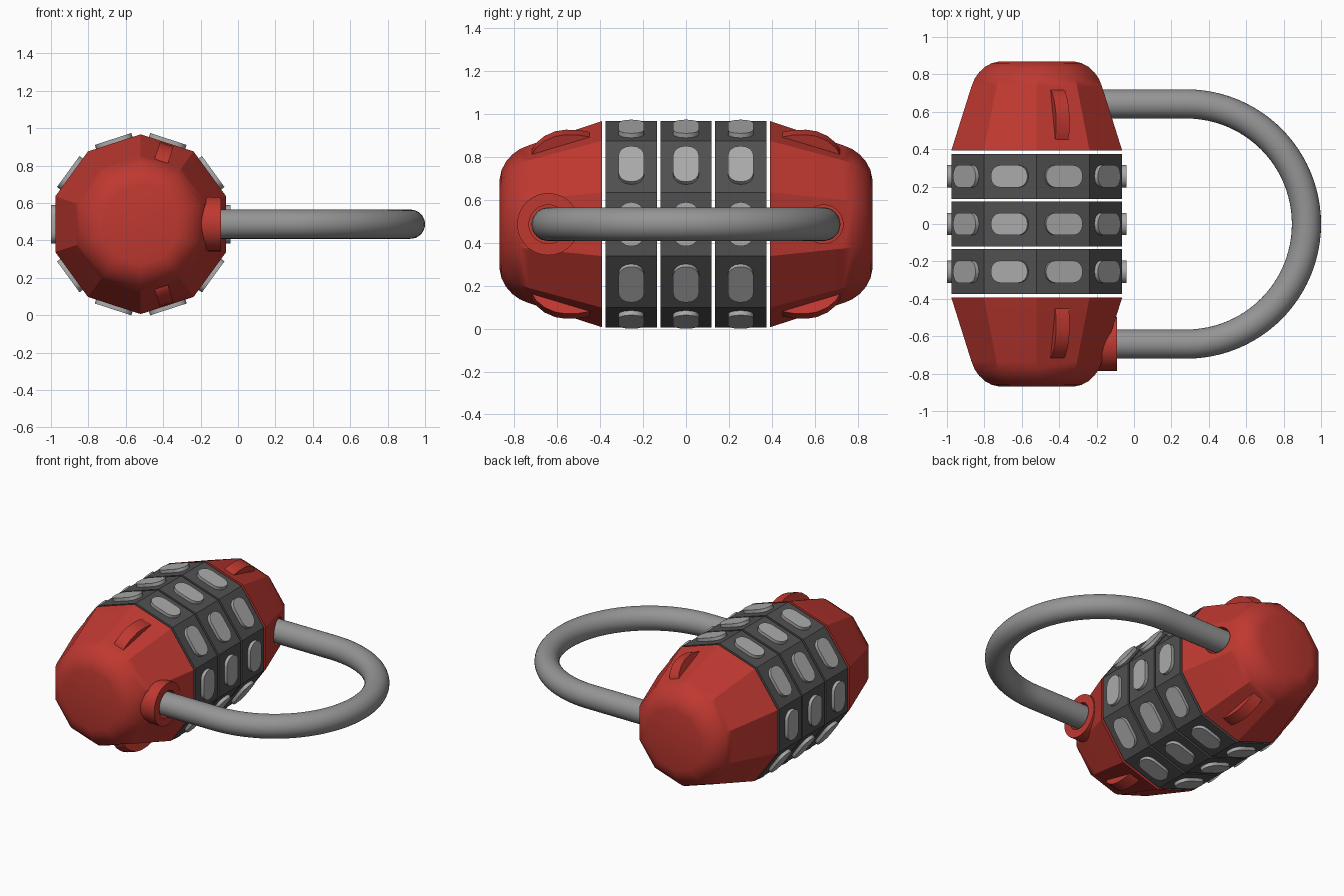
import bpy, bmesh, math
from mathutils import Vector

if "Cube" in bpy.data.objects:
    bpy.data.objects.remove(bpy.data.objects["Cube"])

CX, CZ = -0.52, 0.487          # barrel axis (runs along y)
APO = 0.457                    # centre to flat of the ten-sided barrel
LEG_Y, TUBE_R = 0.642, 0.078   # shackle leg position and thickness


def material(name, rgb):
    m = bpy.data.materials.new(name)
    m.diffuse_color = (*rgb, 1)
    m.use_nodes = True
    m.node_tree.nodes["Principled BSDF"].inputs["Base Color"].default_value = m.diffuse_color
    return m


RED = material("red", (0.52, 0.04, 0.03))
DARK = material("dark_grey", (0.08, 0.08, 0.08))
STEEL = material("steel", (0.3, 0.3, 0.3))
LIGHT = material("light_grey", (0.4, 0.4, 0.4))


def add_loft(bm, rings, closed=False):
    """Skin a list of point rings, capping the ends unless closed."""
    vs = [[bm.verts.new(p) for p in ring] for ring in rings]
    n = len(vs[0])
    pairs = list(zip(vs, vs[1:])) + ([(vs[-1], vs[0])] if closed else [])
    for a, b in pairs:
        for i in range(n):
            j = (i + 1) % n
            bm.faces.new((a[i], a[j], b[j], b[i]))
    if not closed:
        bm.faces.new(vs[0])
        bm.faces.new(vs[-1])


def finish(name, bm, mat):
    bmesh.ops.recalc_face_normals(bm, faces=bm.faces[:])
    me = bpy.data.meshes.new(name)
    bm.to_mesh(me)
    bm.free()
    ob = bpy.data.objects.new(name, me)
    bpy.context.collection.objects.link(ob)
    me.materials.append(mat)
    return ob


def activate(ob):
    bpy.ops.object.select_all(action='DESELECT')
    ob.select_set(True)
    bpy.context.view_layer.objects.active = ob


def smooth(ob):
    activate(ob)
    bpy.ops.object.shade_smooth_by_angle(angle=math.radians(30))


def loft(name, rings, mat, closed=False):
    bm = bmesh.new()
    add_loft(bm, rings, closed)
    return finish(name, bm, mat)


def decagon(y, apothem):
    r = apothem / math.cos(math.pi / 10)
    return [(CX + r * math.cos(math.radians(18 + 36 * k)), y,
             CZ + r * math.sin(math.radians(18 + 36 * k))) for k in range(10)]


def x_circle(x, y, r, n=40):
    return [(x, y + r * math.cos(2 * math.pi * i / n),
             CZ + r * math.sin(2 * math.pi * i / n)) for i in range(n)]


def on_face(angle, r, t, y):
    """Point at radius r on a barrel face, offset t along the face."""
    c, s = math.cos(angle), math.sin(angle)
    return (CX + r * c - t * s, y, CZ + r * s + t * c)


# number wheels with plain raised markers on every face
def pad_outline(w, h, corner, n=5):
    pts = []
    for q, (sx, sy) in enumerate(((1, 1), (-1, 1), (-1, -1), (1, -1))):
        for i in range(n):
            a = math.pi / 2 * (q + i / (n - 1))
            pts.append((sx * (w / 2 - corner) + corner * math.cos(a),
                        sy * (h / 2 - corner) + corner * math.sin(a)))
    return pts


for name, y in (("front", -0.255), ("middle", 0), ("back", 0.255)):
    loft(name + "_dial", [decagon(y - 0.12, APO), decagon(y + 0.12, APO)], DARK)
    bm = bmesh.new()
    for k in range(10):
        a = math.radians(36 * k)
        add_loft(bm, [[on_face(a, r, t, y + u) for u, t in pad_outline(0.12, 0.205, 0.055)]
                      for r in (APO - 0.02, APO + 0.022)])
    smooth(finish(name + "_dial_markers", bm, LIGHT))

# tapered end caps with rounded ends, socketed for the shackle legs
CAP = [(0.392, APO), (0.735, 0.349), (0.775, 0.333), (0.81, 0.309),
       (0.84, 0.277), (0.86, 0.24), (0.869, 0.2)]
FIN = [(0.43, 0.43), (0.46, 0.442), (0.50, 0.449), (0.56, 0.451), (0.61, 0.443),
       (0.66, 0.42), (0.70, 0.385), (0.72, 0.35), (0.72, 0.30), (0.43, 0.38)]
for name, side in (("front", -1), ("back", 1)):
    cap = loft(name + "_cap", [decagon(side * y, a) for y, a in CAP], RED)
    cutter = loft("socket_cutter", [x_circle(x, side * LEG_Y, 0.09) for x in (-0.3, 0.1)], RED)
    cutter.hide_render = True
    mod = cap.modifiers.new("socket", 'BOOLEAN')
    mod.operation, mod.solver, mod.object = 'DIFFERENCE', 'EXACT', cutter
    activate(cap)
    bpy.ops.object.modifier_apply(modifier=mod.name)
    bpy.data.objects.remove(cutter)
    smooth(cap)

    # grip fins above and below
    for where, angle in (("upper", 72), ("lower", -72)):
        a = math.radians(angle)
        smooth(loft(f"{name}_{where}_fin",
                    [[on_face(a, r, t, side * y) for y, r in FIN] for t in (-0.038, 0.038)], RED))

# collar around the front leg
smooth(loft("collar", [x_circle(x, -LEG_Y, r) for x, r in
                       ((-0.27, 0.09), (-0.27, 0.145), (-0.09, 0.145), (-0.09, 0.09))],
            RED, closed=True))

# U-shaped shackle
BEND_X = 0.28
path = [(Vector((-0.3, -LEG_Y, CZ)), Vector((0, -1, 0)))]
for i in range(49):
    a = -math.pi / 2 + math.pi * i / 48
    out = Vector((math.cos(a), math.sin(a), 0))
    path.append((Vector((BEND_X, 0, CZ)) + out * LEG_Y, out))
path.append((Vector((-0.3, LEG_Y, CZ)), Vector((0, 1, 0))))
rings = [[p + TUBE_R * (out * math.cos(2 * math.pi * i / 32)
                        + Vector((0, 0, 1)) * math.sin(2 * math.pi * i / 32))
          for i in range(32)] for p, out in path]
smooth(loft("shackle", rings, STEEL))
